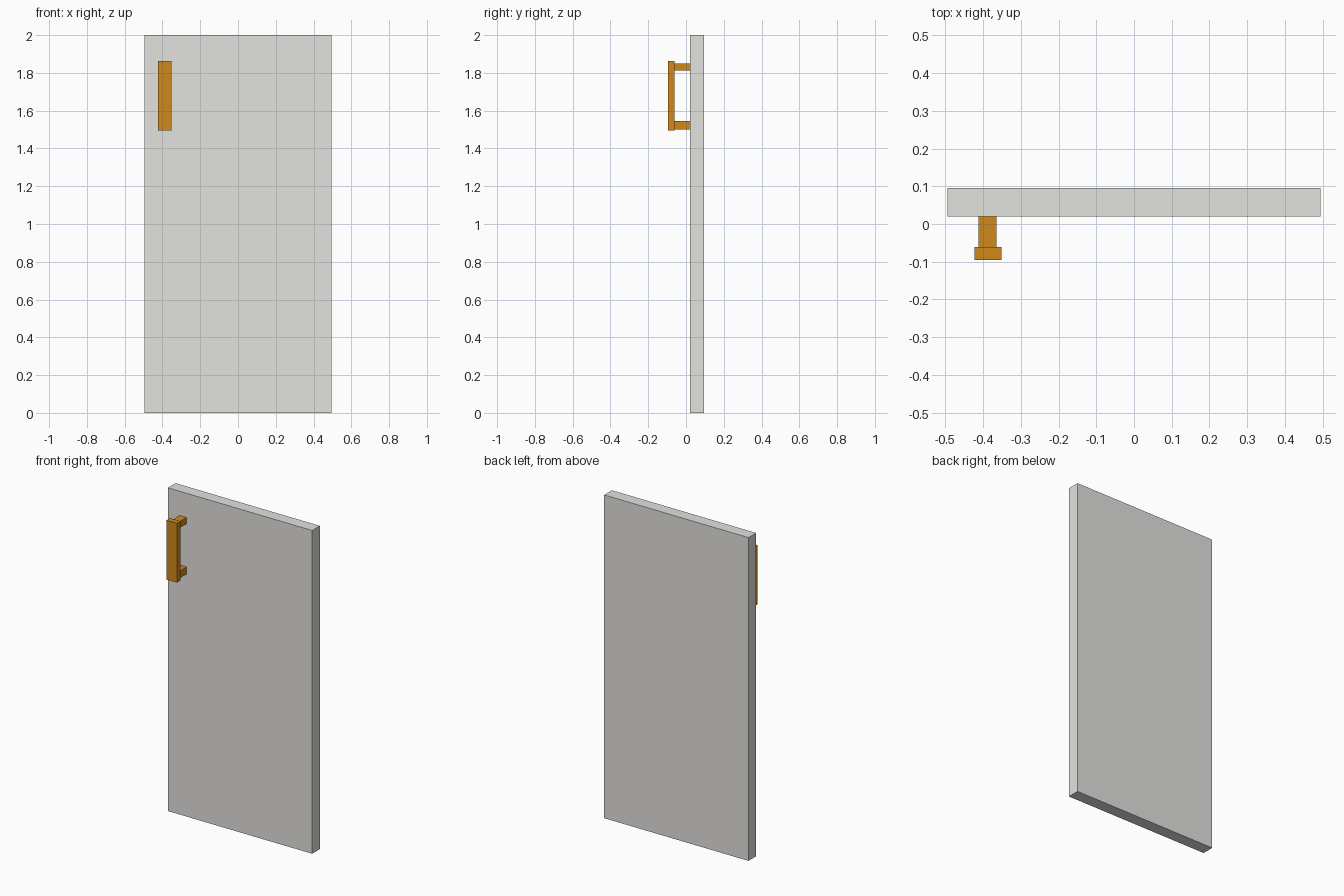
import bpy

if "Cube" in bpy.data.objects:
    bpy.data.objects.remove(bpy.data.objects["Cube"])


def material(name, rgb):
    m = bpy.data.materials.new(name)
    m.diffuse_color = (*rgb, 1.0)
    m.use_nodes = True
    m.node_tree.nodes["Principled BSDF"].inputs["Base Color"].default_value = m.diffuse_color
    return m


def box(name, x, y, z, mat):
    """Box from (min, max) ranges on each axis."""
    bpy.ops.mesh.primitive_cube_add(size=1, location=[(a + b) / 2 for a, b in (x, y, z)])
    o = bpy.context.object
    o.name = name
    o.scale = [b - a for a, b in (x, y, z)]
    bpy.ops.object.transform_apply(location=False, rotation=False, scale=True)
    o.data.materials.append(mat)
    return o


grey = material("door light grey", (0.767, 0.76, 0.74))
brass = material("handle brass", (0.624, 0.25, 0.0115))

# Door slab
box("door_panel", (-0.494, 0.494), (0.020, 0.095), (0.0, 2.0), grey)

# Handle: grip bar on two standoff posts
box("handle_grip", (-0.423, -0.352), (-0.095, -0.061), (1.495, 1.862), brass)
for name, z in (("upper", (1.812, 1.851)), ("lower", (1.501, 1.545))):
    box(f"handle_post_{name}", (-0.412, -0.365), (-0.061, 0.020), z, brass)
